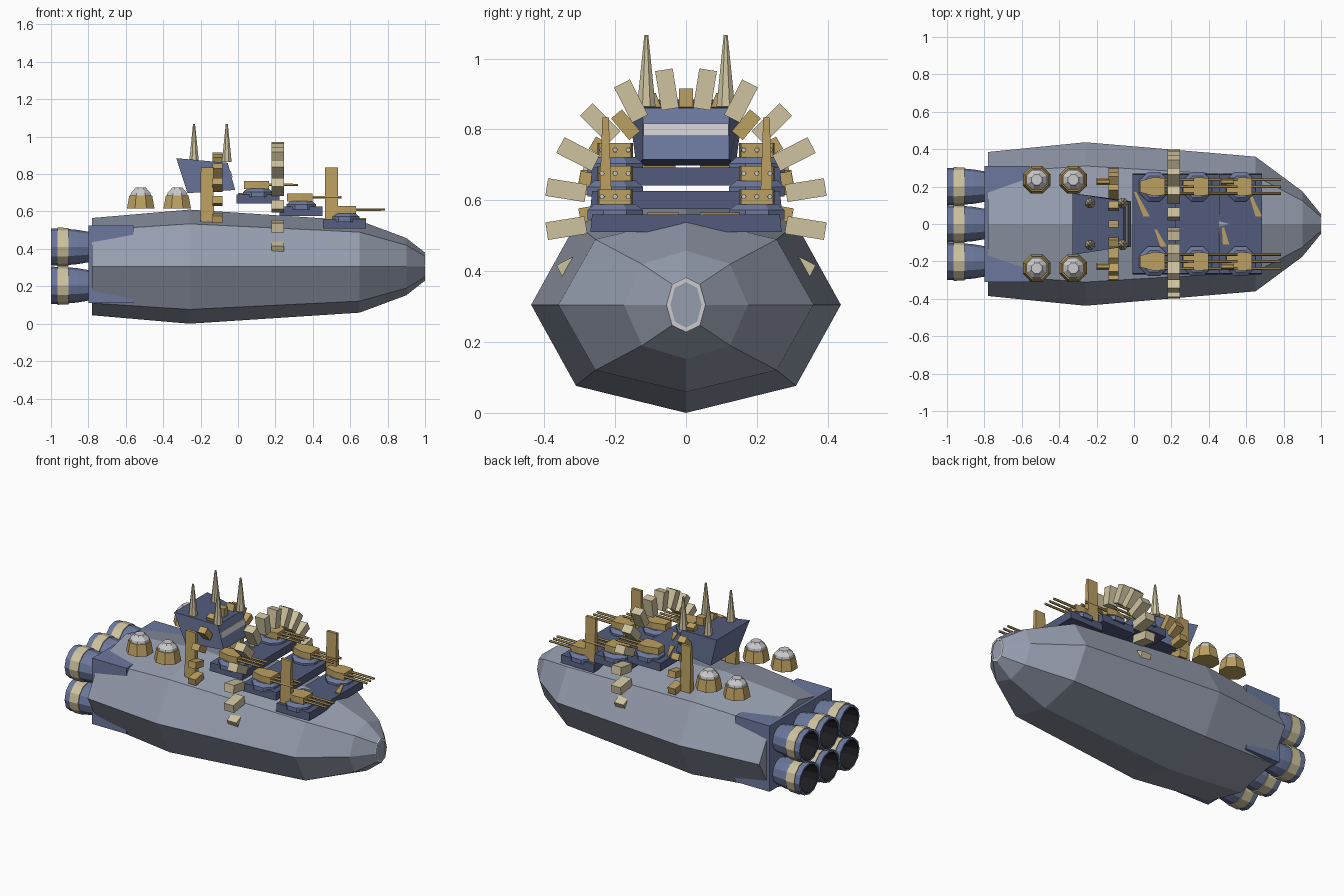
import bpy, math
from mathutils import Matrix, Vector

if "Cube" in bpy.data.objects:
    bpy.data.objects.remove(bpy.data.objects["Cube"])


def material(name, rgb):
    m = bpy.data.materials.new(name)
    m.diffuse_color = (*rgb, 1)
    m.use_nodes = True
    m.node_tree.nodes["Principled BSDF"].inputs["Base Color"].default_value = m.diffuse_color
    return m


HULL = material("hull grey", (0.30, 0.335, 0.42))
BLUE = material("steel blue", (0.15, 0.19, 0.34))
DARK = material("deck dark blue", (0.085, 0.105, 0.20))
GOLD = material("gold", (0.50, 0.35, 0.12))
CREAM = material("cream", (0.62, 0.55, 0.35))
LIGHT = material("light grey", (0.60, 0.60, 0.62))
BLACK = material("nozzle black", (0.012, 0.012, 0.015))


def loft(name, rings, mats, cap=True, rule=None):
    """Skin a list of point rings; rule(band, normal) picks the material slot."""
    n = len(rings[0])
    verts = [p for r in rings for p in r]
    faces, band = [], []
    for i in range(len(rings) - 1):
        for j in range(n):
            k = (j + 1) % n
            faces.append((i * n + j, i * n + k, (i + 1) * n + k, (i + 1) * n + j))
            band.append(i)
    if cap:
        faces += [tuple(reversed(range(n))), tuple(range(len(verts) - n, len(verts)))]
        band += [0, len(rings) - 2]
    me = bpy.data.meshes.new(name)
    me.from_pydata(verts, [], faces)
    mats = mats if isinstance(mats, list) else [mats]
    for m in mats:
        me.materials.append(m)
    if rule:
        for f, b in zip(me.polygons, band):
            f.material_index = rule(b, f.normal)
    ob = bpy.data.objects.new(name, me)
    bpy.context.collection.objects.link(ob)
    return ob


def rect(x0, x1, y0, y1, z):
    return [(x0, y0, z), (x1, y0, z), (x1, y1, z), (x0, y1, z)]


def box(name, x0, x1, y0, y1, z0, z1, mat):
    return loft(name, [rect(x0, x1, y0, y1, z0), rect(x0, x1, y0, y1, z1)], mat)


def ring_z(x, y, z, r, n=8):
    a = [2 * math.pi * (i + 0.5) / n for i in range(n)]
    return [(x + r * math.cos(t), y + r * math.sin(t), z) for t in a]


def ring_x(x, y, z, r, n=12):
    a = [2 * math.pi * i / n for i in range(n)]
    return [(x, y + r * math.cos(t), z + r * math.sin(t)) for t in a]


# Hull: eight-sided sections lofted along x
ZC = 0.305
SECTION = [(0, 1), (-0.71, 0.75), (-1, 0), (-0.71, -0.75),
           (0, -1), (0.71, -0.75), (1, 0), (0.71, 0.75)]


def section(x, w, h):
    return [(x, w * a, ZC + h * b) for a, b in SECTION]


loft("hull", [section(-0.78, 0.385, 0.26), section(-0.26, 0.437, 0.305),
              section(0.65, 0.36, 0.246), section(0.9, 0.175, 0.153),
              section(0.997, 0.055, 0.077)], HULL)
loft("nose_rim", [section(0.99, 0.058, 0.081), section(1.0, 0.055, 0.077),
                  section(1.0, 0.044, 0.064), section(0.99, 0.044, 0.064)], LIGHT, cap=False)

# Engine block and six hollow nozzles
box("engine_block", -0.80, -0.56, -0.31, 0.31, 0.11, 0.525, BLUE)
for y in (-0.2, 0, 0.2):
    for z in (0.205, 0.41):
        prof = [(-0.79, 0.08), (-0.86, 0.092), (-0.905, 0.096), (-0.905, 0.102),
                (-0.965, 0.104), (-0.965, 0.099), (-1.0, 0.1), (-1.0, 0.088), (-0.84, 0.06)]
        loft("engine_nozzle", [ring_x(x, y, z, r) for x, r in prof], [BLUE, CREAM, BLACK],
             rule=lambda b, nrm: 1 if b in (2, 3, 4) else 2 if b == 7 else 0)

# Stepped gun decks, each with a mirrored pair of triple turrets
for i in range(3):
    x0, z0 = 0.455 - 0.232 * i, 0.51 + 0.066 * i
    zt, xc = z0 + 0.05, x0 + 0.115
    loft("gun_deck", [rect(x0, x0 + 0.23, -0.27, 0.27, z0),
                      rect(x0, x0 + 0.23, -0.265, 0.265, zt)], DARK)
    for s in (-1, 1):
        y = 0.2 * s
        loft("turret_base", [ring_z(xc, y, zt - 0.015, 0.085), ring_z(xc, y, zt + 0.012, 0.085),
                             ring_z(xc, y, zt + 0.03, 0.062)], BLUE)
        loft("turret_gun_house",
             [[(xc + a, y + b, z) for a, b in
               ((-0.075, -0.03), (0.0, -0.05), (0.06, -0.045), (0.06, 0.045), (0.0, 0.05), (-0.075, 0.03))]
              for z in (zt + 0.028, zt + 0.07)], GOLD)
        for d in (-0.037, 0, 0.037):
            loft("gun_barrel", [ring_x(xc + 0.04, y + d, zt + 0.05, 0.008, 6),
                                ring_x(xc + 0.215, y + d, zt + 0.05, 0.007, 6)],
                 [GOLD, LIGHT], rule=lambda b, nrm: 1 if nrm.x > 0.9 else 0)

# Slanted gold trim plates lying on the decks
for xa, ya, xb, yb, z in ((0.0, 0.17, 0.075, 0.04, 0.692), (0.11, -0.03, 0.165, -0.12, 0.692),
                          (0.47, -0.02, 0.50, -0.11, 0.56), (0.61, 0.17, 0.675, 0.04, 0.56)):
    loft("deck_trim", [[(xa, ya, h), (xa + 0.012, ya, h), (xb + 0.01, yb, h), (xb - 0.025, yb, h)]
                       for h in (z, z + 0.006)], GOLD)


# Radial block rings that arch over the hull
def block_ring(name, x, zc, r, count, start, size, mat):
    for i in range(count):
        rot = Matrix.Rotation(math.radians(start + 360 * i / count), 4, 'X')
        m = Matrix.Translation((x, 0, zc)) @ rot @ Matrix.Translation((0, 0, r))
        hx, hy, hz = (v / 2 for v in size)
        rings = [[tuple(m @ Vector(p)) for p in rect(-hx, hx, -hy, hy, h)] for h in (-hz, hz)]
        loft(name, rings, mat)


block_ring("cream_arch_block", 0.212, 0.575, 0.342, 20, 9, (0.066, 0.05, 0.112), CREAM)
block_ring("gold_arch_block", -0.11, 0.61, 0.265, 18, 0, (0.052, 0.04, 0.08), GOLD)

# Bridge: wider at the back, leaning faces, dark roof
loft("bridge", [[(-0.27, -0.14, 0.698), (-0.015, -0.122, 0.715),
                 (-0.015, 0.122, 0.715), (-0.27, 0.14, 0.698)],
                [(-0.33, -0.165, 0.885), (-0.055, -0.122, 0.86),
                 (-0.055, 0.122, 0.86), (-0.33, 0.165, 0.885)]],
     [BLUE, DARK], rule=lambda b, nrm: 1 if abs(nrm.z) > 0.8 else 0)


def front_x(z):
    return -0.015 - 0.04 * (z - 0.715) / 0.145


loft("bridge_window", [rect(front_x(z) - 0.004, front_x(z) + 0.005, -0.12, 0.12, z)
                       for z in (0.782, 0.816)], LIGHT)

for s in (-1, 1):
    # Antenna spikes on the bridge roof
    for x in (-0.235, -0.06):
        loft("antenna_spike", [ring_z(x, 0.112 * s, 0.865, 0.028), ring_z(x, 0.112 * s, 0.885, 0.026),
                               ring_z(x, 0.112 * s, 1.067, 0.006)], CREAM)
    # Tall gold fins
    for x, zb in ((-0.165, 0.545), (0.5, 0.53)):
        y = 0.227 * s
        loft("gold_fin", [rect(x - 0.036, x + 0.036, y - 0.02, y + 0.02, zb),
                          rect(x - 0.034, x + 0.034, y - 0.009, y + 0.009, 0.834)], GOLD)
    # Rear domes
    for x in (-0.52, -0.325):
        y = 0.236 * s
        loft("dome_base", [ring_z(x, y, 0.615, 0.08), ring_z(x, y, 0.685, 0.066)], GOLD)
        loft("dome_cap", [ring_z(x, y, 0.683, 0.06), ring_z(x, y, 0.70, 0.056),
                          ring_z(x, y, 0.718, 0.038), ring_z(x, y, 0.728, 0.03)], LIGHT)
